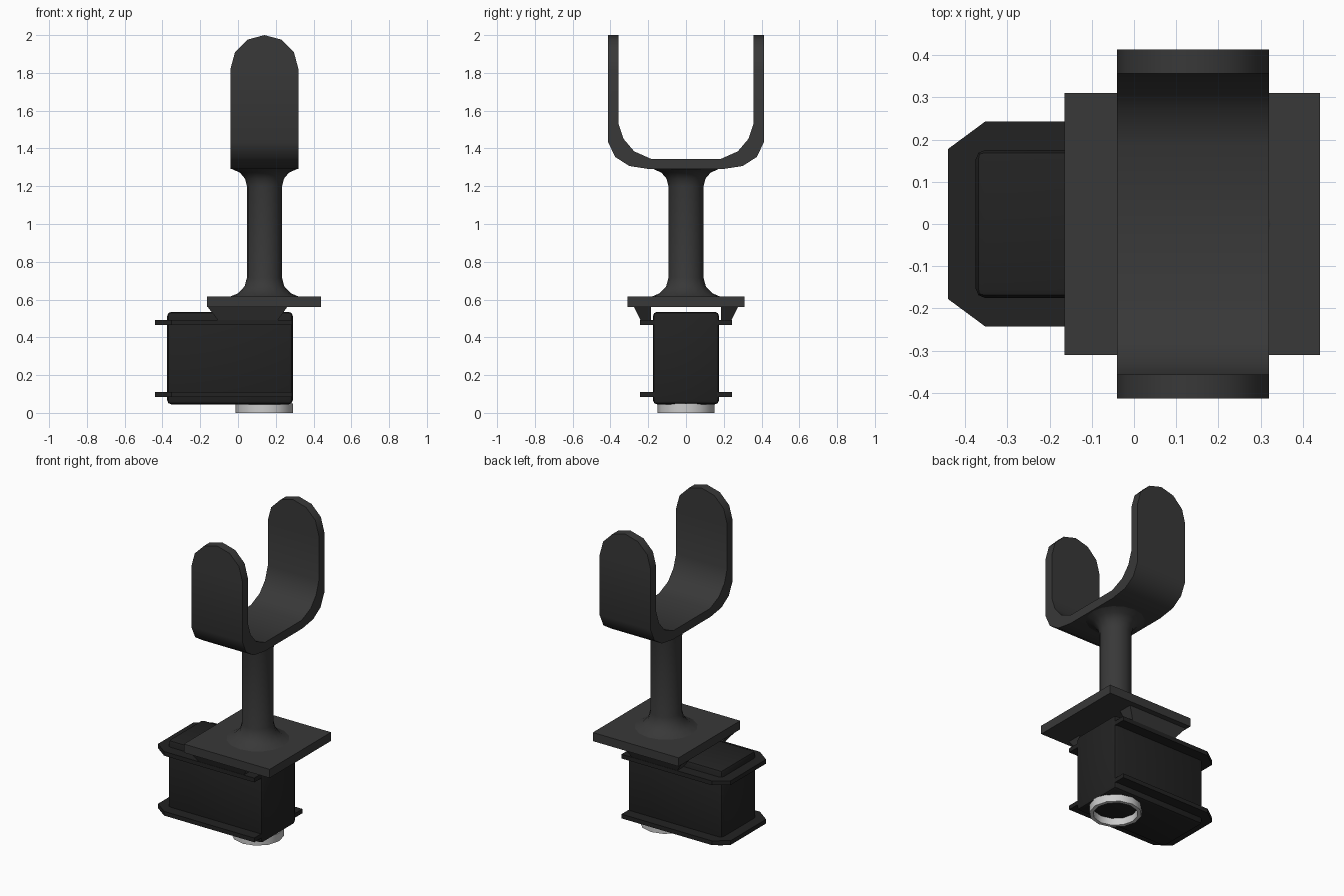
import bpy, bmesh
from math import sin, cos, pi, radians

if "Cube" in bpy.data.objects:
    bpy.data.objects.remove(bpy.data.objects["Cube"])

CX = 0.14  # shared axis of fork, post and collar


def material(name, v):
    m = bpy.data.materials.new(name)
    m.diffuse_color = (v, v, v, 1)
    m.use_nodes = True
    m.node_tree.nodes["Principled BSDF"].inputs["Base Color"].default_value = m.diffuse_color
    return m


GREY = material("dark_grey", 0.04)
BLACK = material("black", 0.016)
LIGHT = material("light_grey", 0.6)


def finish(bm, name, mat):
    bmesh.ops.remove_doubles(bm, verts=bm.verts, dist=1e-5)
    bmesh.ops.recalc_face_normals(bm, faces=bm.faces)
    me = bpy.data.meshes.new(name)
    bm.to_mesh(me)
    bm.free()
    me.materials.append(mat)
    ob = bpy.data.objects.new(name, me)
    bpy.context.collection.objects.link(ob)
    bpy.ops.object.select_all(action='DESELECT')
    ob.select_set(True)
    bpy.context.view_layer.objects.active = ob
    bpy.ops.object.shade_smooth_by_angle(angle=radians(35))
    return ob


def loft(rings, name, mat, closed=False):
    """Skin a list of point loops; cap the ends unless closed."""
    bm = bmesh.new()
    rows = [[bm.verts.new(p) for p in r] for r in rings]
    n = len(rows[0])
    pairs = list(zip(rows, rows[1:])) + ([(rows[-1], rows[0])] if closed else [])
    for a, b in pairs:
        for i in range(n):
            j = (i + 1) % n
            bm.faces.new((a[i], a[j], b[j], b[i]))
    if not closed:
        bm.faces.new(rows[0])
        bm.faces.new(rows[-1])
    return finish(bm, name, mat)


def lathe(profile, sides, name, mat, closed=False):
    rings = [[(CX + r * cos(2 * pi * i / sides), r * sin(2 * pi * i / sides), z)
              for i in range(sides)] for r, z in profile]
    return loft(rings, name, mat, closed)


def rect(x0, x1, y0, y1, z):
    return [(x0, y0, z), (x1, y0, z), (x1, y1, z), (x0, y1, z)]


# U-shaped fork: (outer y, z, inner y, z, half width) along one arm
arm = [(0.19, 1.29, 0.185, 1.345, 0.18), (0.30, 1.307, 0.275, 1.385, 0.18),
       (0.375, 1.355, 0.33, 1.45, 0.18), (0.413, 1.435, 0.357, 1.53, 0.18)]
for k in range(4):
    a = k * pi / 6
    z = 1.82 + 0.18 * sin(a)
    arm.append((0.413, z, 0.357, z, 0.18 * cos(a)))
path = [(-1, p) for p in reversed(arm)] + [(1, p) for p in arm]
bm = bmesh.new()
rows = [[bm.verts.new(c) for c in ((CX - w, s * yo, zo), (CX + w, s * yo, zo),
                                   (CX + w, s * yi, zi), (CX - w, s * yi, zi))]
        for s, (yo, zo, yi, zi, w) in path]
for a, b in zip(rows, rows[1:]):
    for i in range(4):
        j = (i + 1) % 4
        bm.faces.new((a[i], a[j], b[j], b[i]))
finish(bm, "fork", GREY)

# Post with flared ends
lathe([(0.19, 0.612), (0.14, 0.633), (0.105, 0.67), (0.093, 0.715),
       (0.093, 1.20), (0.103, 1.24), (0.13, 1.272), (0.175, 1.292)],
      16, "post", GREY)

# Mounting plate
loft([rect(-0.165, 0.44, -0.31, 0.31, z) for z in (0.56, 0.615)], "mount_plate", GREY)

# Tapered clips gripping the top flange
for s, side in ((-1, "front"), (1, "back")):
    loft([rect(-0.16, 0.26, s * 0.185, s * 0.275, 0.56),
          rect(-0.105, 0.21, s * 0.185, s * 0.24, 0.49)], side + "_clip", GREY)

# Clamp body with small rounded edges
bm = bmesh.new()
bmesh.ops.create_cube(bm, size=1)
for v in bm.verts:
    v.co = (-0.0425 + v.co.x * 0.665, v.co.y * 0.35, 0.29 + v.co.z * 0.49)
bmesh.ops.bevel(bm, geom=bm.edges[:], offset=0.022, segments=2, profile=0.5,
                affect='EDGES')
finish(bm, "body", BLACK)

# Two flanges with chamfered rear corners
outline = [(0.285, -0.243), (0.285, 0.243), (-0.352, 0.243),
           (-0.44, 0.178), (-0.44, -0.178), (-0.352, -0.243)]
for name, z in (("lower_flange", 0.083), ("upper_flange", 0.465)):
    loft([[(x, y, h) for x, y in outline] for h in (z, z + 0.027)], name, BLACK)

# Collar ring under the body
lathe([(0.152, 0), (0.152, 0.05), (0.13, 0.05), (0.13, 0)], 12, "collar", LIGHT, True)
